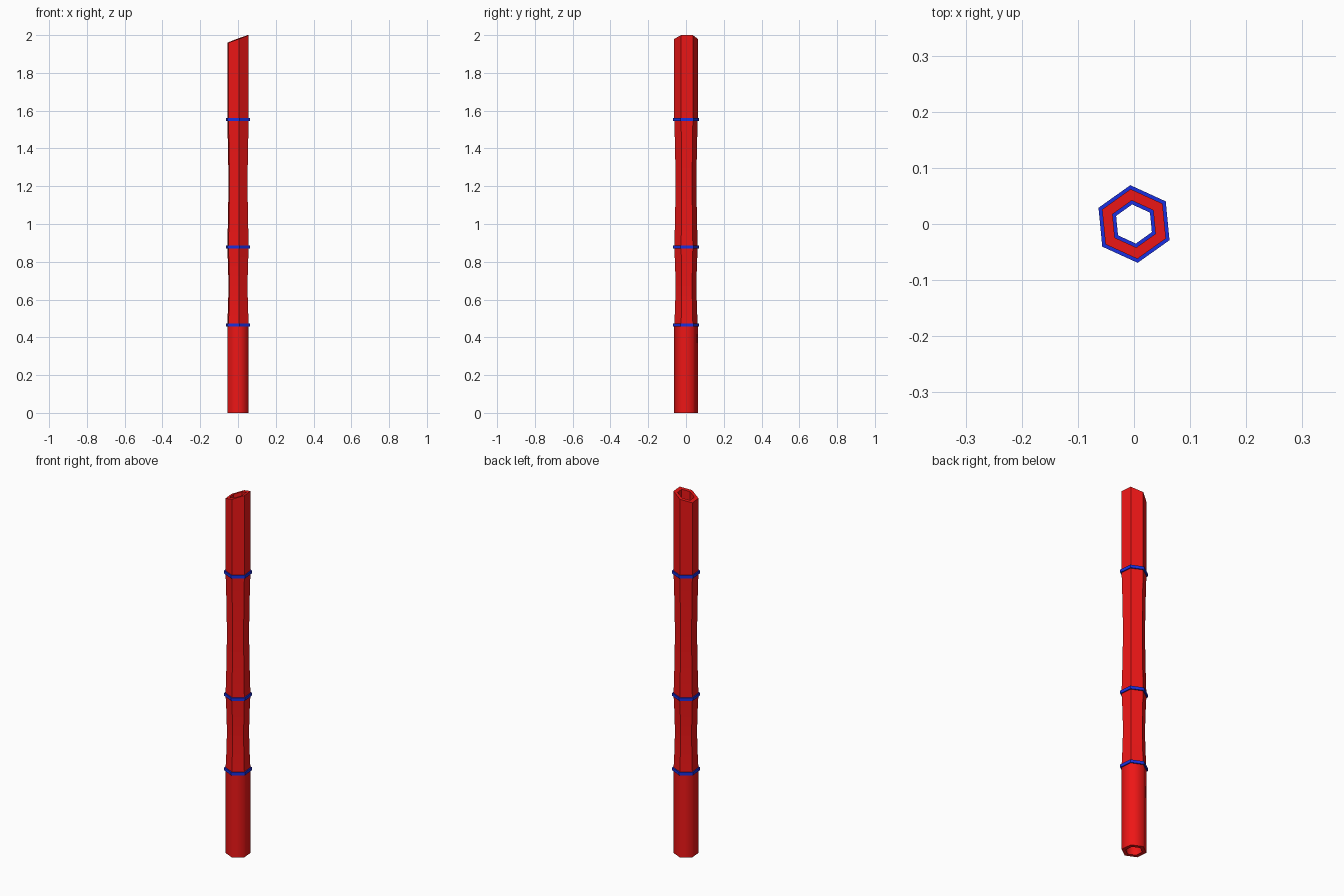
import bpy, bmesh
from math import sin, cos, pi, radians

if "Cube" in bpy.data.objects:
    bpy.data.objects.remove(bpy.data.objects["Cube"])

SIDES, TURN = 6, radians(5.5)
R_OUT, WALL = 0.0625, 0.0205
KNOTS = [0.465, 0.877, 1.553]      # ring heights


def material(name, rgb):
    m = bpy.data.materials.new(name)
    m.diffuse_color = (*rgb, 1)
    m.use_nodes = True
    m.node_tree.nodes["Principled BSDF"].inputs["Base Color"].default_value = m.diffuse_color
    return m


red = material("red", (0.85, 0.008, 0.008))
blue = material("blue", (0.01, 0.03, 0.75))


def hex_tube(name, profile, mat, slant=0.0, smooth=False):
    """Revolve a closed (radius, z) profile in six sides; slant tilts points above z = 1.9."""
    bm = bmesh.new()
    cols = []
    for i in range(SIDES):
        a = 2 * pi * (i + 0.5) / SIDES
        col = []
        for r, z in profile:
            dz = slant * r * cos(a) if z > 1.9 else 0
            col.append(bm.verts.new((r * cos(a + TURN), r * sin(a + TURN), z + dz)))
        cols.append(col)
    n = len(profile)
    for i in range(SIDES):
        p, q = cols[i], cols[(i + 1) % SIDES]
        for j in range(n):
            k = (j + 1) % n
            f = bm.faces.new((p[j], q[j], q[k], p[k]))
            # only the long walls are smooth, not the end caps
            f.smooth = smooth and abs(profile[j][1] - profile[k][1]) > 0.1
    bmesh.ops.recalc_face_normals(bm, faces=bm.faces)
    me = bpy.data.meshes.new(name)
    bm.to_mesh(me)
    bm.free()
    me.materials.append(mat)
    ob = bpy.data.objects.new(name, me)
    bpy.context.collection.objects.link(ob)
    return ob


def walled(levels):
    """Closed wall profile from outer (radius, z) levels."""
    return levels + [(r - WALL, z) for r, z in reversed(levels)]


def waist(z0, z1, depth, steps=8):
    return [(R_OUT - depth * sin(pi * i / steps), z0 + (z1 - z0) * i / steps)
            for i in range(steps + 1)]


# straight bottom segment
hex_tube("bottom_segment", walled([(R_OUT, 0), (R_OUT, KNOTS[0])]), red, smooth=True)

# pinched middle segments
hex_tube("lower_middle_segment", walled(waist(KNOTS[0], KNOTS[1], 0.0065)), red)
hex_tube("upper_middle_segment", walled(waist(KNOTS[1], KNOTS[2], 0.0065)), red)

# top segment with slanted cut
hex_tube("top_segment", walled([(R_OUT, KNOTS[2]), (R_OUT, 1.98)]), red, slant=0.37)

# joint rings
for i, z in enumerate(KNOTS):
    h = 0.008
    hex_tube(f"joint_ring_{i + 1}",
             [(0.0695, z - h), (0.0695, z + h), (0.035, z + h), (0.035, z - h)], blue)
